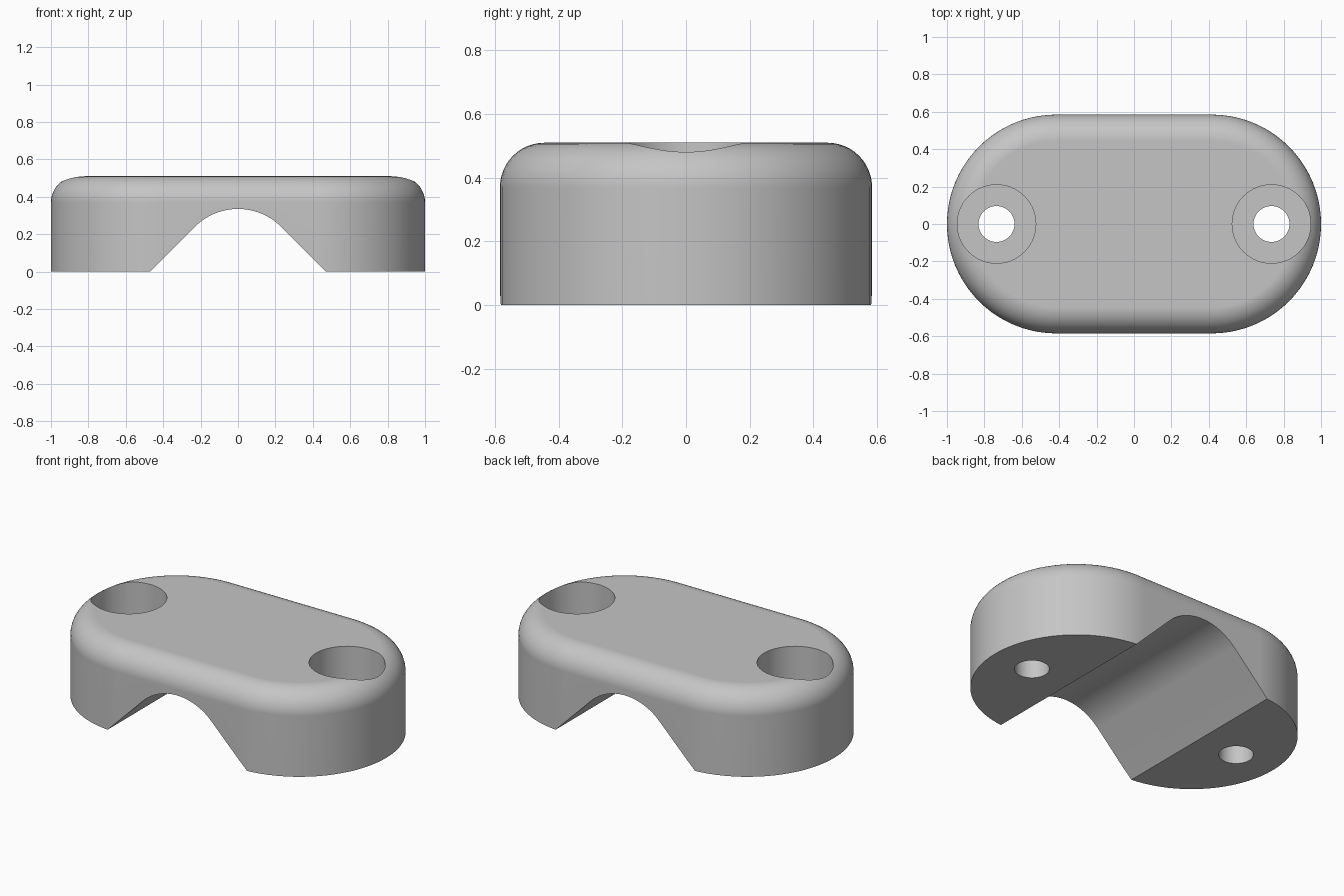
import bpy, bmesh
from math import sin, cos, pi, radians, sqrt

if "Cube" in bpy.data.objects:
    bpy.data.objects.remove(bpy.data.objects["Cube"], do_unlink=True)

HALF_LENGTH, RADIUS, HEIGHT, FILLET = 1.0, 0.585, 0.51, 0.14
STRAIGHT = HALF_LENGTH - RADIUS
HOLE_X = 0.735

grey = bpy.data.materials.new("Plain grey")
grey.use_nodes = True
colour = (0.56, 0.56, 0.56, 1)
grey.diffuse_color = colour
grey.node_tree.nodes["Principled BSDF"].inputs["Base Color"].default_value = colour


def loft(name, rings):
    """Skin equal-length rings of points and cap both ends."""
    bm = bmesh.new()
    loops = [[bm.verts.new(p) for p in ring] for ring in rings]
    n = len(loops[0])
    for a, b in zip(loops, loops[1:]):
        for i in range(n):
            j = (i + 1) % n
            bm.faces.new((a[i], a[j], b[j], b[i]))
    bm.faces.new(loops[0])
    bm.faces.new(loops[-1])
    bmesh.ops.recalc_face_normals(bm, faces=bm.faces)
    mesh = bpy.data.meshes.new(name)
    bm.to_mesh(mesh)
    bm.free()
    mesh.materials.append(grey)
    obj = bpy.data.objects.new(name, mesh)
    bpy.context.collection.objects.link(obj)
    return obj


def stadium(radius, z, steps=40):
    """Rounded-end outline with its straight sides along x."""
    points = []
    for side in (1, -1):
        for i in range(steps + 1):
            a = pi * i / steps - pi / 2
            points.append((side * (STRAIGHT + radius * cos(a)), side * radius * sin(a), z))
    return points


def circle(x, radius, z, steps=64):
    return [(x + radius * cos(2 * pi * i / steps), radius * sin(2 * pi * i / steps), z)
            for i in range(steps)]


# Body with a rounded top edge
rings = [stadium(RADIUS, 0)]
for i in range(13):
    a = pi / 2 * i / 12
    rings.append(stadium(RADIUS - FILLET * (1 - cos(a)), HEIGHT - FILLET * (1 - sin(a))))
body = loft("clamp_body", rings)

# Cable channel: round crown running tangent into sloping sides
foot, crown = 0.47, 0.335
arc = (foot - crown) / (sqrt(2) - 1)
centre = crown - arc
channel = [(foot + 0.1, -0.1)]
for i in range(25):
    a = pi / 4 + pi / 2 * i / 24
    channel.append((arc * cos(a), centre + arc * sin(a)))
channel.append((-foot - 0.1, -0.1))
cutters = [loft("channel_cutter", [[(x, y, z) for x, z in channel] for y in (-1, 1)])]

# Screw holes with counterbores
for side, label in ((-1, "right"), (1, "left")):
    x = side * HOLE_X
    for part, radius, low in (("counterbore", 0.21, 0.2), ("screw_hole", 0.096, -0.1)):
        cutters.append(loft(f"{label}_{part}_cutter",
                            [circle(x, radius, low), circle(x, radius, HEIGHT + 0.1)]))

# Cut the body, then discard the cutters
bpy.ops.object.select_all(action="DESELECT")
bpy.context.view_layer.objects.active = body
body.select_set(True)
for cutter in cutters:
    cutter.hide_render = True
    cut = body.modifiers.new(cutter.name, "BOOLEAN")
    cut.operation, cut.solver, cut.object = "DIFFERENCE", "EXACT", cutter
    bpy.ops.object.modifier_apply(modifier=cut.name)
    bpy.data.objects.remove(cutter, do_unlink=True)

# Smooth curves with crisp edges and flat planes
bpy.ops.object.shade_smooth_by_angle(angle=radians(30))
weighted = body.modifiers.new("weighted_normals", "WEIGHTED_NORMAL")
weighted.keep_sharp = True
